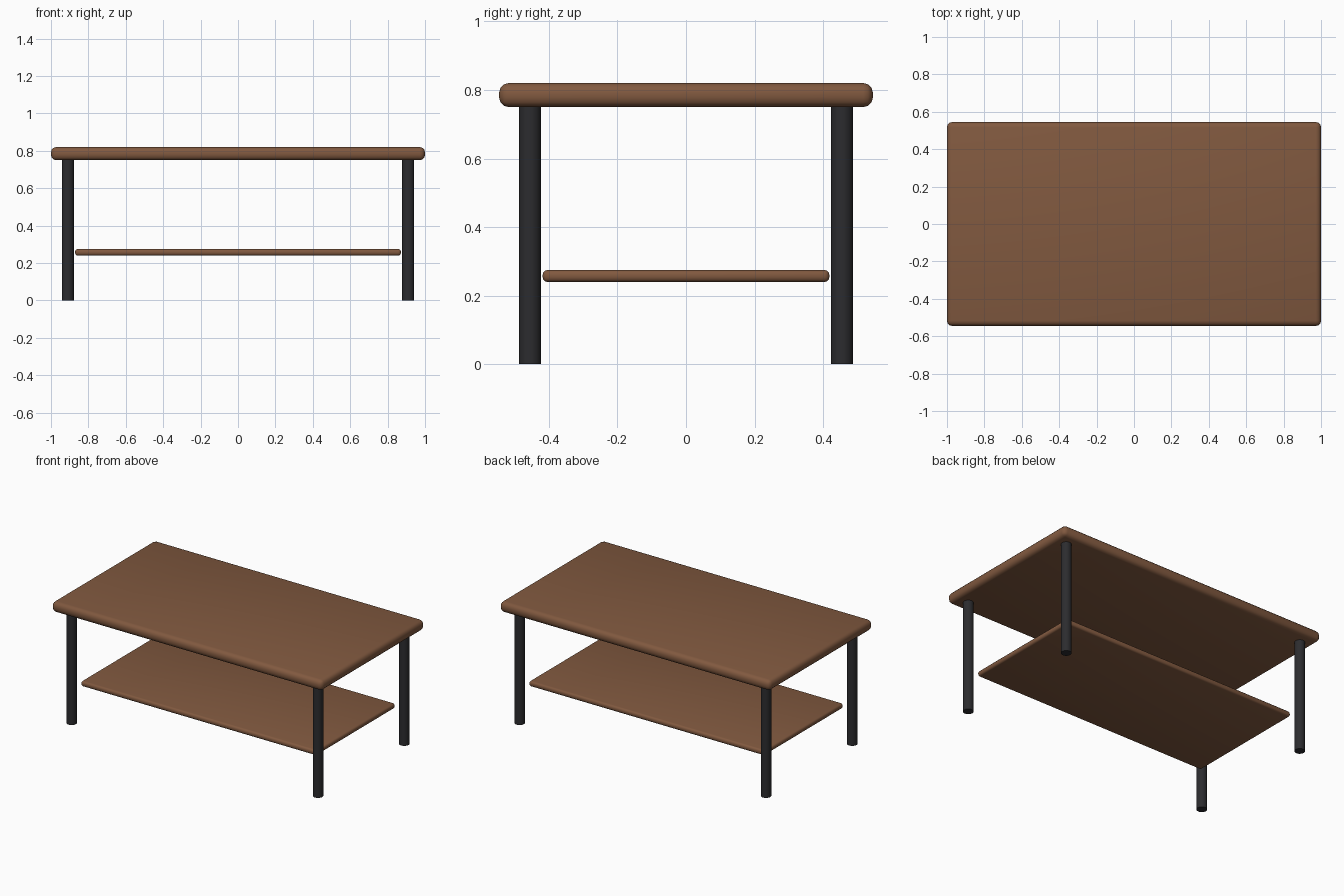
import bpy

if "Cube" in bpy.data.objects:
    bpy.data.objects.remove(bpy.data.objects["Cube"])


def material(name, color):
    mat = bpy.data.materials.new(name)
    mat.diffuse_color = color
    mat.use_nodes = True
    mat.node_tree.nodes["Principled BSDF"].inputs["Base Color"].default_value = mat.diffuse_color
    return mat


wood = material("wood", (0.22, 0.10, 0.05, 1))
metal = material("dark_metal", (0.025, 0.025, 0.028, 1))


def finish(obj, name, mat):
    obj.name = name
    obj.data.materials.append(mat)
    bpy.ops.object.shade_smooth_by_angle()
    return obj


def board(name, size, z, bevel):
    """Rounded slab whose underside sits at height z."""
    bpy.ops.mesh.primitive_cube_add(size=1, location=(0, 0, z + size[2] / 2))
    obj = bpy.context.object
    obj.scale = size
    bpy.ops.object.transform_apply(location=False, rotation=False, scale=True)
    mod = obj.modifiers.new("rounded_edges", "BEVEL")
    mod.width = bevel
    mod.segments = 3
    bpy.ops.object.modifier_apply(modifier=mod.name)
    return finish(obj, name, wood)


# Top and lower shelf
board("table_top", (2.0, 1.09, 0.07), 0.75, 0.028)
board("lower_shelf", (1.742, 0.836, 0.035), 0.24, 0.014)

# Four round legs
for side, x in (("left", -0.91), ("right", 0.91)):
    for end, y in (("front", -0.455), ("back", 0.455)):
        bpy.ops.mesh.primitive_cylinder_add(
            vertices=24, radius=0.032, depth=0.75, location=(x, y, 0.375))
        finish(bpy.context.object, f"{end}_{side}_leg", metal)
